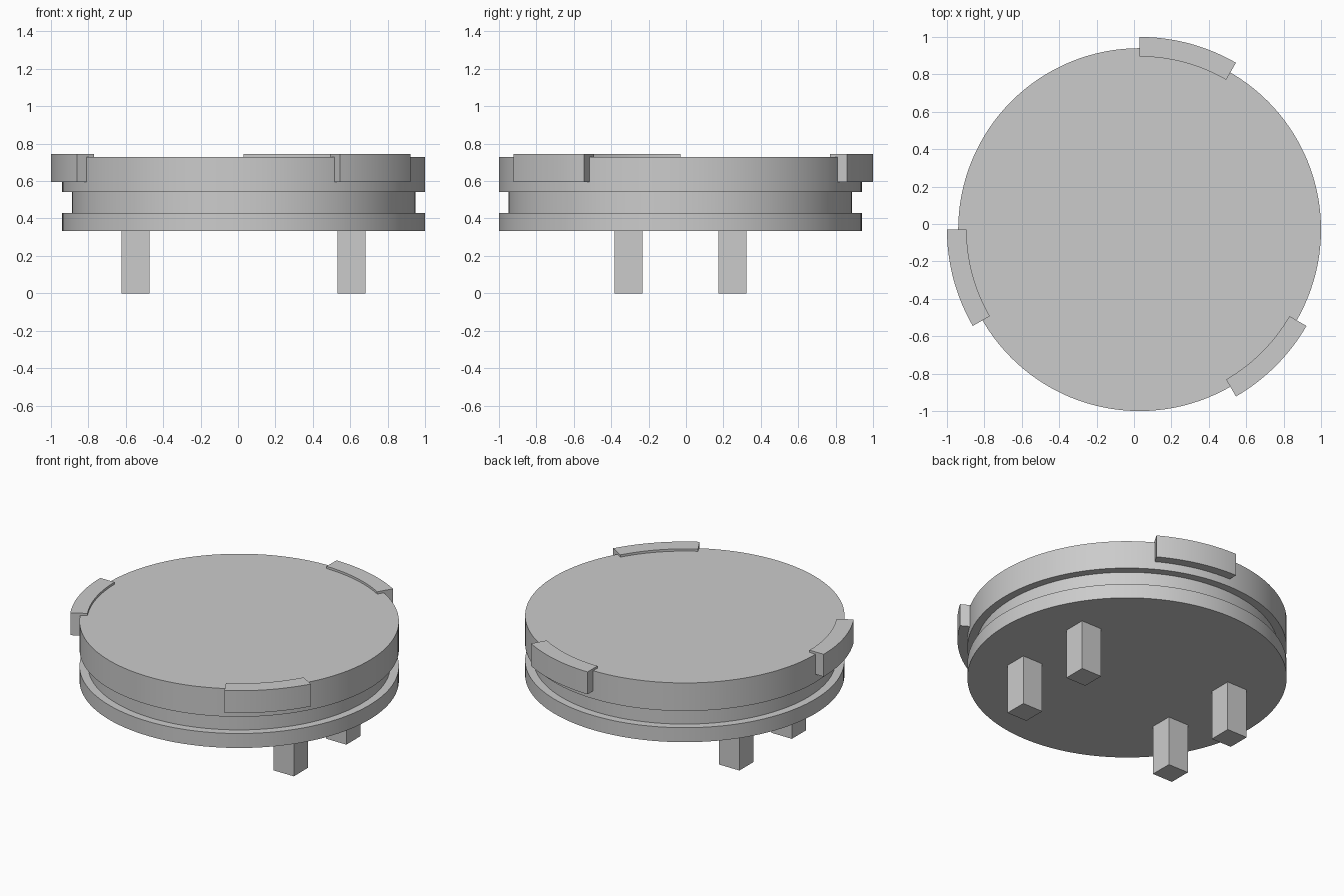
import bpy
import bmesh
from math import cos, sin, radians, pi
from mathutils import Matrix, Vector

if "Cube" in bpy.data.objects:
    bpy.data.objects.remove(bpy.data.objects["Cube"], do_unlink=True)

CENTRE = Vector((0.03, -0.03, 0))
DISC_BOTTOM = 0.333

grey = bpy.data.materials.new("light_grey")
grey.use_nodes = True
colour = (0.6, 0.6, 0.6, 1)
grey.diffuse_color = colour
grey.node_tree.nodes["Principled BSDF"].inputs["Base Color"].default_value = colour


def finish(name, bm, smooth=True):
    """Turn a bmesh into a named, shaded object placed on the disc axis."""
    bmesh.ops.recalc_face_normals(bm, faces=bm.faces)
    mesh = bpy.data.meshes.new(name)
    bm.to_mesh(mesh)
    bm.free()
    mesh.materials.append(grey)
    obj = bpy.data.objects.new(name, mesh)
    obj.location = CENTRE
    bpy.context.collection.objects.link(obj)
    if smooth:
        bpy.ops.object.select_all(action='DESELECT')
        obj.select_set(True)
        bpy.context.view_layer.objects.active = obj
        bpy.ops.object.shade_smooth_by_angle(angle=radians(30))
    return obj


# Grooved round body, lathed from a stepped profile
def make_body():
    profile = [(0.97, DISC_BOTTOM), (0.97, 0.43), (0.918, 0.43),
               (0.918, 0.542), (0.97, 0.542), (0.97, 0.73)]
    sides = 128
    bm = bmesh.new()
    rings = [[bm.verts.new((r * cos(2 * pi * i / sides), r * sin(2 * pi * i / sides), z))
              for i in range(sides)] for r, z in profile]
    for low, high in zip(rings, rings[1:]):
        for i in range(sides):
            j = (i + 1) % sides
            bm.faces.new((low[i], low[j], high[j], high[i]))
    bm.faces.new(rings[0])
    bm.faces.new(rings[-1])
    finish("grooved_disc", bm)


# Curved locking tab hugging the rim over a thirty degree arc
def make_tab(name, start):
    section = [(0.925, 0.595), (1.03, 0.595), (1.03, 0.745), (0.925, 0.745)]
    steps = 16
    bm = bmesh.new()
    loops = []
    for i in range(steps + 1):
        a = radians(start + 30 * i / steps)
        loops.append([bm.verts.new((r * cos(a), r * sin(a), z)) for r, z in section])
    for a, b in zip(loops, loops[1:]):
        for k in range(4):
            m = (k + 1) % 4
            bm.faces.new((a[k], a[m], b[m], b[k]))
    bm.faces.new(loops[0])
    bm.faces.new(loops[-1])
    finish(name, bm)


# Square leg under the disc
def make_leg(name, x, y):
    bm = bmesh.new()
    size = Matrix.Diagonal((0.15, 0.15, DISC_BOTTOM, 1))
    place = Matrix.Translation((x, y, DISC_BOTTOM / 2))
    bmesh.ops.create_cube(bm, size=1, matrix=place @ size)
    finish(name, bm, smooth=False)


make_body()
for name, start in (("back_tab", 60), ("right_tab", 180), ("front_left_tab", 300)):
    make_tab(name, start)
for side, x in (("left", 0.577), ("right", -0.577)):
    for end, y in (("front", -0.278), ("back", 0.278)):
        make_leg(f"{end}_{side}_leg", x, y)
